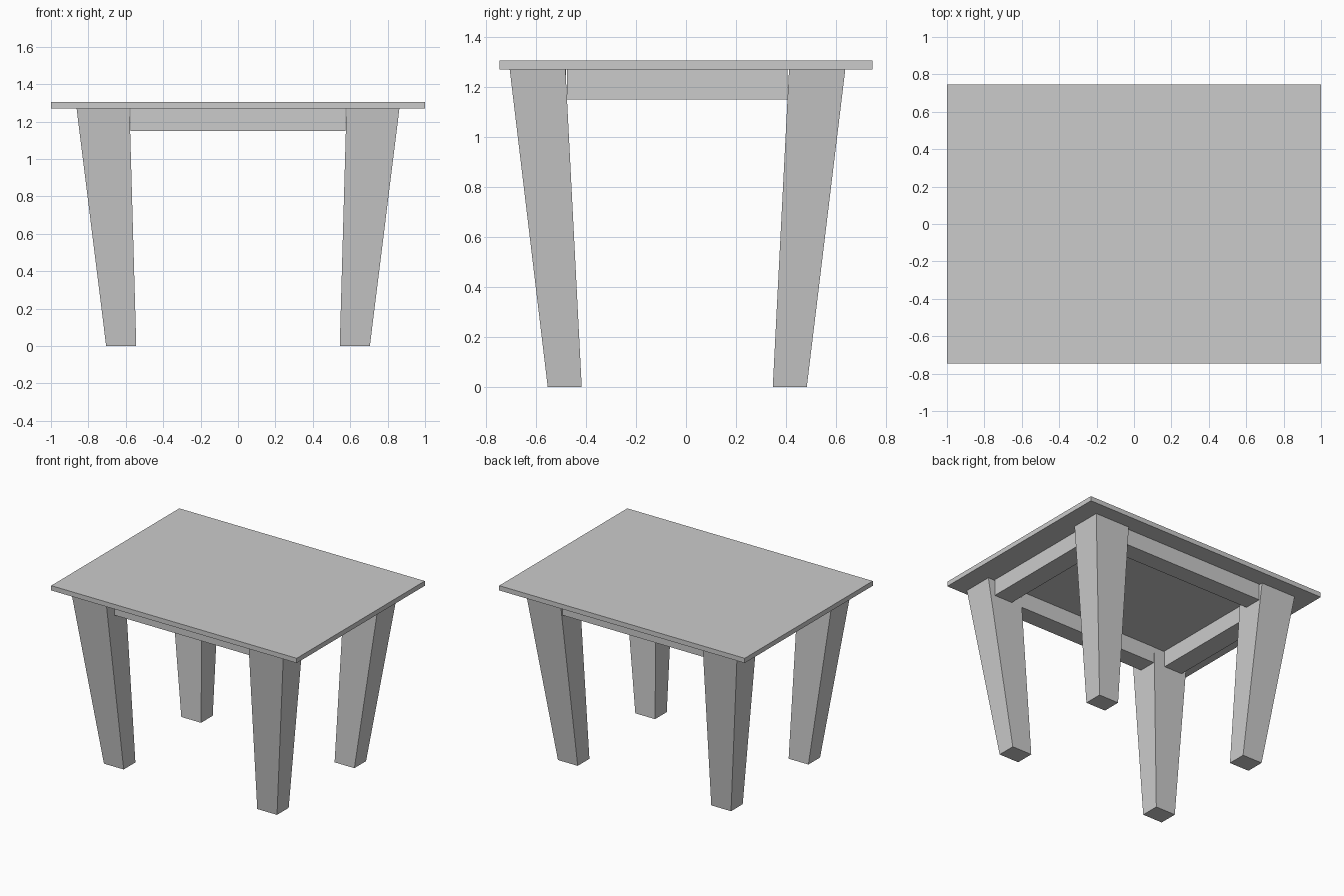
import bpy
import bmesh

if "Cube" in bpy.data.objects:
    bpy.data.objects.remove(bpy.data.objects["Cube"])


def frustum(name, low, high):
    """Six-sided block; low and high are (x0, x1, y0, y1, z) rectangles."""
    bm = bmesh.new()
    rings = []
    for x0, x1, y0, y1, z in (low, high):
        rings.append([bm.verts.new((x, y, z)) for x, y in
                      ((x0, y0), (x1, y0), (x1, y1), (x0, y1))])
    a, b = rings
    bm.faces.new(a[::-1])
    bm.faces.new(b)
    for i in range(4):
        j = (i + 1) % 4
        bm.faces.new((a[i], a[j], b[j], b[i]))
    bmesh.ops.recalc_face_normals(bm, faces=bm.faces)
    mesh = bpy.data.meshes.new(name)
    bm.to_mesh(mesh)
    bm.free()
    obj = bpy.data.objects.new(name, mesh)
    bpy.context.collection.objects.link(obj)
    return obj


def box(name, x0, x1, y0, y1, z0, z1):
    return frustum(name, (x0, x1, y0, y1, z0), (x0, x1, y0, y1, z1))


TOP, UNDER, RAIL = 1.305, 1.27, 1.15

# Tabletop
box("tabletop", -1, 1, -0.745, 0.745, UNDER, TOP)

# Tapered legs, set slightly towards the front
leg_y = {"front": ((-0.553, -0.417), (-0.705, -0.482)),
         "back": ((0.347, 0.483), (0.412, 0.637))}
for side, s in (("left", -1), ("right", 1)):
    for end, (foot, head) in leg_y.items():
        frustum(f"{end}_{side}_leg",
                (*sorted((s * 0.544, s * 0.705)), *foot, 0),
                (*sorted((s * 0.58, s * 0.863)), *head, UNDER))

# Apron rails between the legs
for side, s in (("left", -1), ("right", 1)):
    box(f"{side}_apron", *sorted((s * 0.665, s * 0.813)), -0.475, 0.405, RAIL, UNDER)
for end, s in (("front", -1), ("back", 1)):
    box(f"{end}_apron", -0.575, 0.575, *sorted((s * 0.48, s * 0.613)), RAIL, UNDER)
